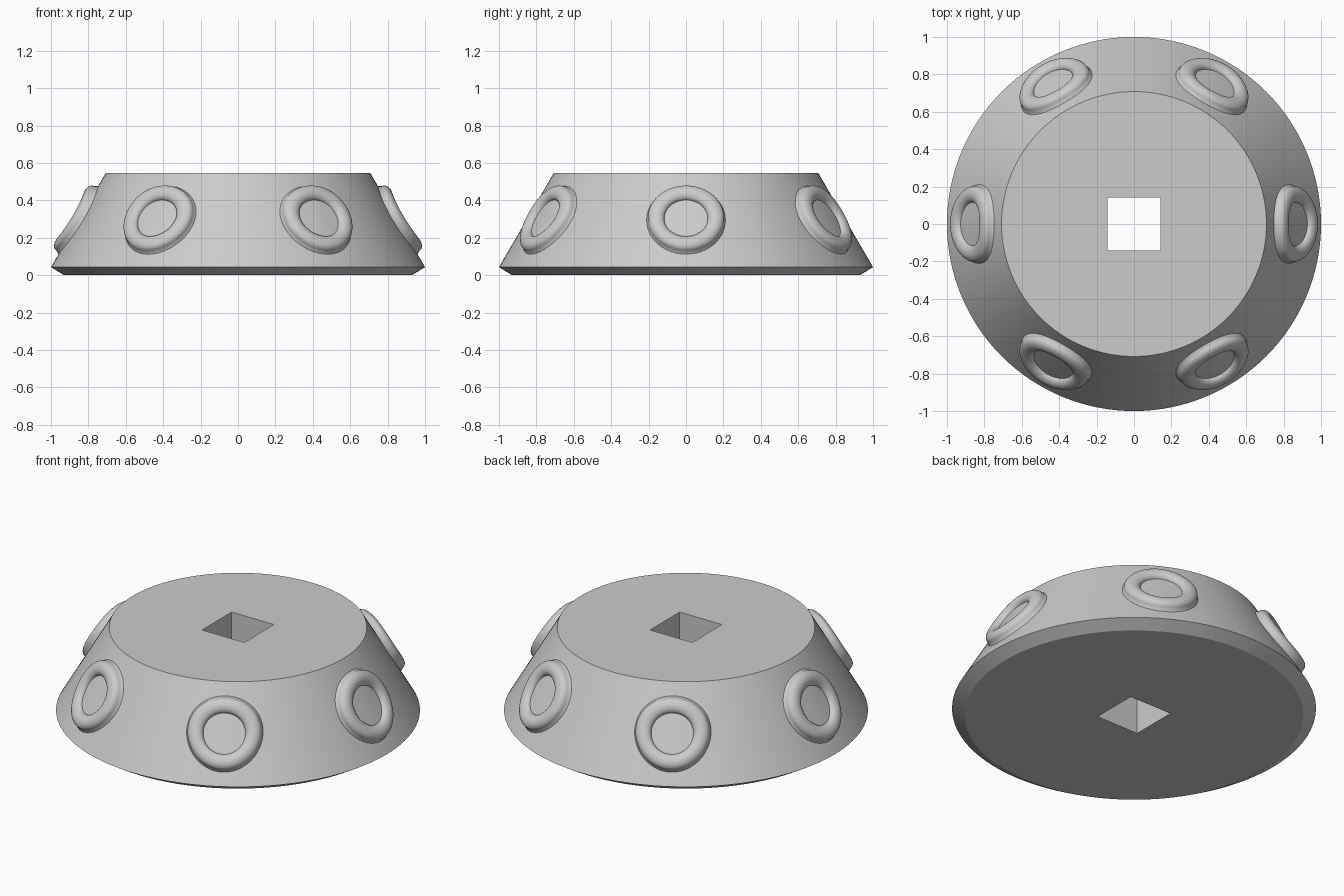
import bpy
import bmesh
from math import sin, cos, asin, atan2, pi, tau, radians
from mathutils import Vector

cube = bpy.data.objects.get("Cube")
if cube:
    bpy.data.objects.remove(cube, do_unlink=True)

grey = bpy.data.materials.new("plain grey")
grey.use_nodes = True
grey.diffuse_color = (0.6, 0.6, 0.6, 1)
grey.node_tree.nodes["Principled BSDF"].inputs["Base Color"].default_value = (0.6, 0.6, 0.6, 1)

TOP_R, TOP_Z = 0.708, 0.545
RIM_R, RIM_Z = 1.0, 0.043
BASE_R, HOLE = 0.93, 0.142
MID_Z = (TOP_Z + RIM_Z) / 2
LEAN = atan2(RIM_R - TOP_R, TOP_Z - RIM_Z)


def loft(name, loops, closed):
    """Join equal loops of points with quads, as a tube or a capped shell."""
    bm = bmesh.new()
    rows = [[bm.verts.new(p) for p in loop] for loop in loops]
    pairs = list(zip(rows, rows[1:]))
    if closed:
        pairs.append((rows[-1], rows[0]))
    else:
        bm.faces.new(rows[-1])
    for a, b in pairs:
        for i in range(len(a)):
            j = (i + 1) % len(a)
            bm.faces.new((a[i], a[j], b[j], b[i]))
    bmesh.ops.recalc_face_normals(bm, faces=bm.faces)
    mesh = bpy.data.meshes.new(name)
    bm.to_mesh(mesh)
    bm.free()
    obj = bpy.data.objects.new(name, mesh)
    bpy.context.collection.objects.link(obj)
    mesh.materials.append(grey)
    bpy.ops.object.select_all(action='DESELECT')
    obj.select_set(True)
    bpy.context.view_layer.objects.active = obj
    bpy.ops.object.shade_smooth_by_angle(angle=radians(30))
    return obj


def circle(r, z, n=128):
    return [(r * cos(tau * i / n), r * sin(tau * i / n), z) for i in range(n)]


def square(half, z, n=128):
    pts = circle(1, z, n)
    return [(x * half / max(abs(x), abs(y)), y * half / max(abs(x), abs(y)), z) for x, y, z in pts]


def on_cone(angle, u, v, h):
    """Point on the sloping side: u across, v up the slope, h above the surface."""
    z = MID_Z + v * cos(LEAN)
    r = RIM_R - (z - RIM_Z) * (RIM_R - TOP_R) / (TOP_Z - RIM_Z)
    a = angle + asin(u / r)
    normal = Vector((cos(a) * cos(LEAN), sin(a) * cos(LEAN), sin(LEAN)))
    return Vector((r * cos(a), r * sin(a), z)) + normal * h


# Tapered body with chamfered foot and a square hole right through
loft("body", [square(HOLE, TOP_Z), circle(TOP_R, TOP_Z), circle(RIM_R, RIM_Z),
              circle(BASE_R, 0), square(HOLE, 0)], True)

# Rounded rings with a recessed disc, wrapped around the sloping side
profile = [(0.215, -0.006), (0.206, 0.007)]
profile += [(0.157 + 0.043 * cos(pi * k / 12), 0.018 + 0.032 * sin(pi * k / 12)) for k in range(13)]
profile += [(0.06, 0.018), (0.01, 0.018)]
for k in range(6):
    loops = [[on_cone(k * tau / 6, r * cos(tau * i / 48), r * sin(tau * i / 48), h)
              for i in range(48)] for r, h in profile]
    ring = loft(f"side_ring_{k + 1}", loops, False)
    # Make sure the open shell faces outwards
    out = Vector((cos(k * tau / 6), sin(k * tau / 6), 0))
    if ring.data.polygons[0].normal.dot(ring.data.polygons[0].center - on_cone(k * tau / 6, 0, 0, 0)) < 0:
        ring.data.flip_normals()
